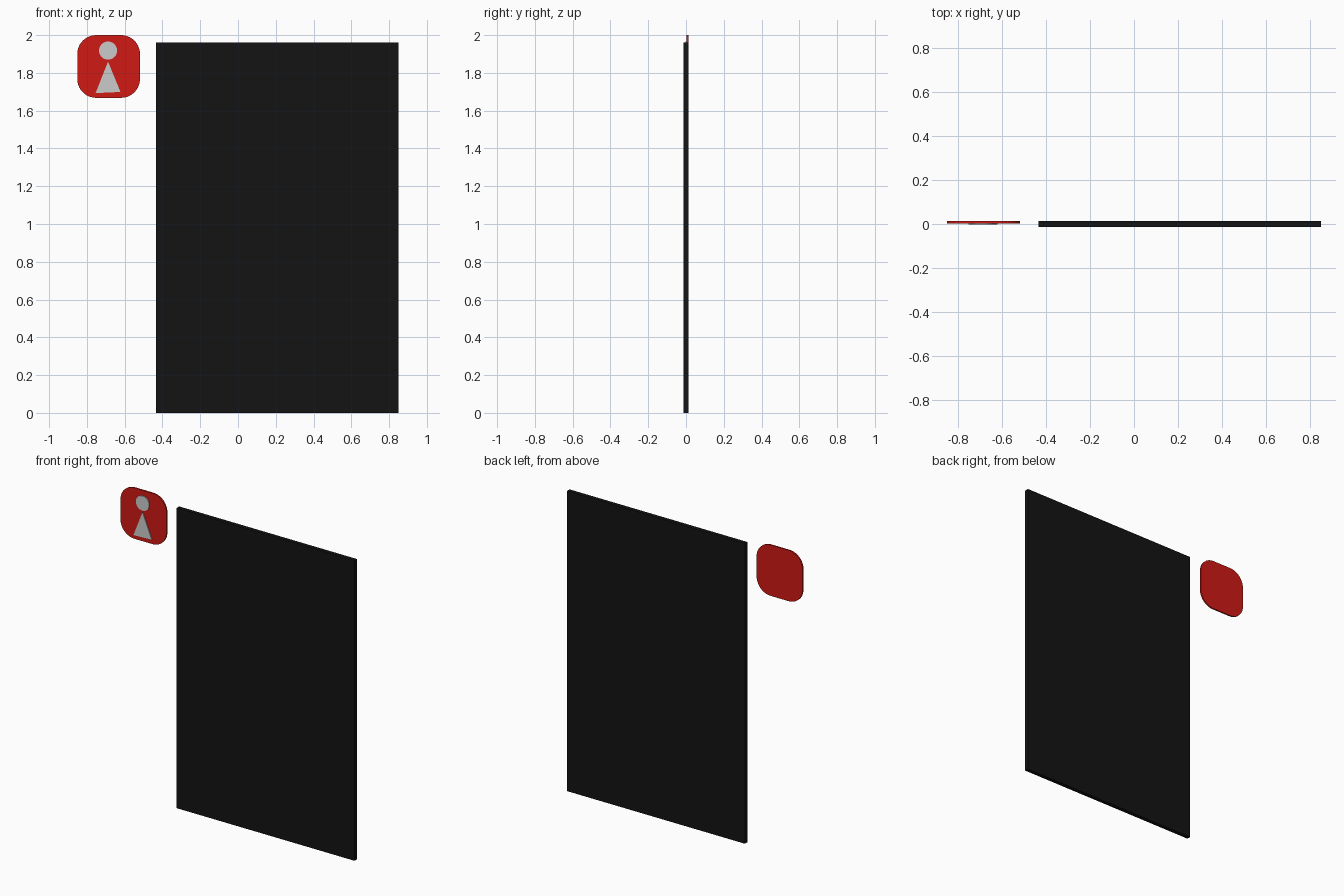
import bpy, bmesh
from math import sin, cos, pi

if "Cube" in bpy.data.objects:
    bpy.data.objects.remove(bpy.data.objects["Cube"])


def material(name, rgb):
    m = bpy.data.materials.new(name)
    m.diffuse_color = (*rgb, 1)
    m.use_nodes = True
    m.node_tree.nodes["Principled BSDF"].inputs["Base Color"].default_value = m.diffuse_color
    return m


def plate(name, outline, y_front, y_back, mat=None):
    """Extrude an (x, z) outline from y_front to y_back."""
    bm = bmesh.new()
    face = bm.faces.new([bm.verts.new((x, y_front, z)) for x, z in outline])
    ext = bmesh.ops.extrude_face_region(bm, geom=[face], use_keep_orig=True)
    for v in ext["geom"]:
        if isinstance(v, bmesh.types.BMVert):
            v.co.y = y_back
    bmesh.ops.recalc_face_normals(bm, faces=bm.faces)
    mesh = bpy.data.meshes.new(name)
    bm.to_mesh(mesh)
    bm.free()
    obj = bpy.data.objects.new(name, mesh)
    bpy.context.collection.objects.link(obj)
    if mat:
        mesh.materials.append(mat)
    return obj


def arc(cx, cz, r, a0, a1, n):
    return [(cx + r * cos(a0 + (a1 - a0) * i / n),
             cz + r * sin(a0 + (a1 - a0) * i / n)) for i in range(n + 1)]


black = material("black", (0.0065, 0.0065, 0.0065))
red = material("red", (0.63, 0.01, 0.007))

# Door panel
plate("door_panel", [(-0.434, 0), (0.85, 0), (0.85, 1.96), (-0.434, 1.96)],
      -0.013, 0.013, black)

# Rounded sign plate, centred on (sx, sz)
sx, sz, half, r = -0.685, 1.834, 0.166, 0.1
corners = [(1, 1), (-1, 1), (-1, -1), (1, -1)]
outline = []
for i, (u, v) in enumerate(corners):
    outline += arc(sx + u * (half - r), sz + v * (half - r), r,
                   i * pi / 2, (i + 1) * pi / 2, 10)
plate("sign_plate", outline, 0.003, 0.013, red)

# Pictogram: round head and triangular body
plate("sign_head", arc(-0.688, 1.918, 0.048, 0, 2 * pi, 32)[:-1], -0.003, 0.005)
plate("sign_body", [(-0.754, 1.693), (-0.622, 1.699), (-0.688, 1.86)],
      -0.003, 0.005)
